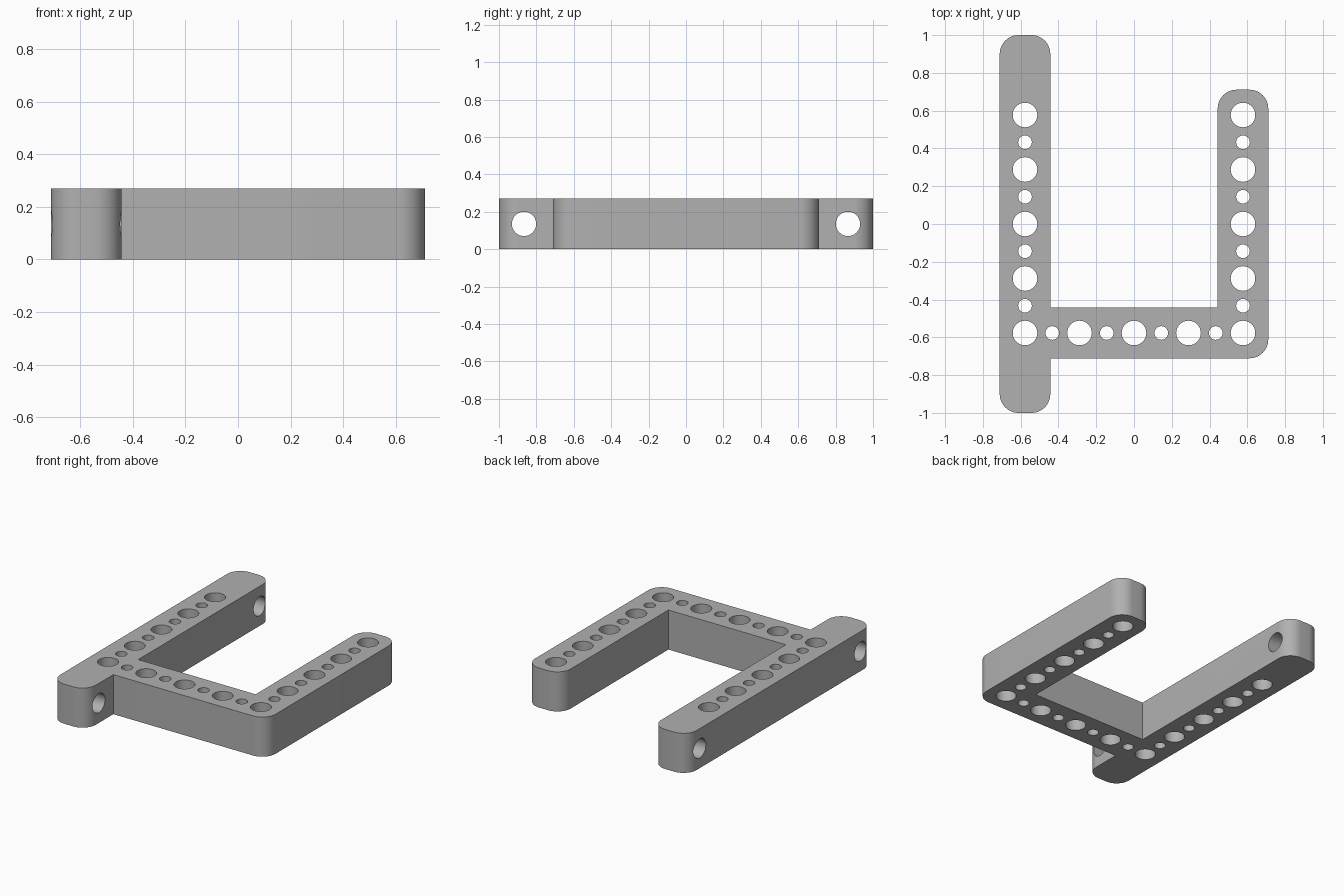
import bpy, bmesh, math
from mathutils import Matrix, Vector

if "Cube" in bpy.data.objects:
    bpy.data.objects.remove(bpy.data.objects["Cube"], do_unlink=True)

HEIGHT = 0.27
CENTRE = 0.577            # bar centre line
HALF = 0.134              # half the bar width
INNER, OUTER = CENTRE - HALF, CENTRE + HALF
RADIUS = 0.1              # rounded corners
PITCH = CENTRE / 4        # distance between neighbouring holes
BIG, SMALL = 0.065, 0.036
STEPS = 12

grey = bpy.data.materials.new("plain_grey")
grey.use_nodes = True
grey.diffuse_color = (0.44, 0.44, 0.44, 1)
grey.node_tree.nodes["Principled BSDF"].inputs["Base Color"].default_value = (0.44, 0.44, 0.44, 1)


def make_object(name, bm):
    bmesh.ops.recalc_face_normals(bm, faces=bm.faces)
    mesh = bpy.data.meshes.new(name)
    bm.to_mesh(mesh)
    bm.free()
    mesh.materials.append(grey)
    obj = bpy.data.objects.new(name, mesh)
    bpy.context.collection.objects.link(obj)
    return obj


def rounded(corners):
    """Outline points, with an arc at each corner marked as round."""
    points = []
    for i, (x, y, is_round) in enumerate(corners):
        p = Vector((x, y, 0))
        if not is_round:
            points.append(p)
            continue
        before = Vector((*corners[i - 1][:2], 0))
        after = Vector((*corners[(i + 1) % len(corners)][:2], 0))
        u, v = (before - p).normalized(), (after - p).normalized()
        centre = p + RADIUS * (u + v)
        for k in range(STEPS + 1):
            t = math.pi / 2 * k / STEPS
            points.append(centre - RADIUS * (v * math.cos(t) + u * math.sin(t)))
    return points


# U-shaped frame with one long arm
outline = [
    (-OUTER, -1, True), (-INNER, -1, True), (-INNER, -OUTER, False),
    (OUTER, -OUTER, True), (OUTER, OUTER, True), (INNER, OUTER, True),
    (INNER, -INNER, False), (-INNER, -INNER, False),
    (-INNER, 1, True), (-OUTER, 1, True),
]
bm = bmesh.new()
base = bm.faces.new([bm.verts.new(p) for p in rounded(outline)])
top = bmesh.ops.extrude_face_region(bm, geom=[base])["geom"]
bmesh.ops.translate(bm, vec=(0, 0, HEIGHT), verts=[g for g in top if isinstance(g, bmesh.types.BMVert)])
frame = make_object("frame", bm)

# Hole cutters
cut = bmesh.new()


def drill(x, y, radius, sideways=False):
    turn = Matrix.Rotation(math.pi / 2, 4, "Y") if sideways else Matrix()
    bmesh.ops.create_cone(cut, cap_ends=True, segments=40, radius1=radius, radius2=radius,
                          depth=0.5, matrix=Matrix.Translation((x, y, HEIGHT / 2)) @ turn)


for i in range(9):
    along = -CENTRE + i * PITCH
    size = SMALL if i % 2 else BIG
    for side in (-1, 1):
        drill(side * CENTRE, along, size)
    if 0 < i < 8:
        drill(along, -CENTRE, size)
for side in (-1, 1):
    drill(-CENTRE, side * (1 - HALF), BIG, sideways=True)
cutter = make_object("hole_cutter", cut)
cutter.hide_render = True

# Cut the holes and smooth the round walls
mod = frame.modifiers.new("holes", "BOOLEAN")
mod.operation = "DIFFERENCE"
mod.solver = "EXACT"
mod.object = cutter
bpy.ops.object.select_all(action="DESELECT")
frame.select_set(True)
bpy.context.view_layer.objects.active = frame
bpy.ops.object.modifier_apply(modifier=mod.name)
bpy.data.objects.remove(cutter, do_unlink=True)
bpy.ops.object.shade_smooth_by_angle(angle=math.radians(30))
